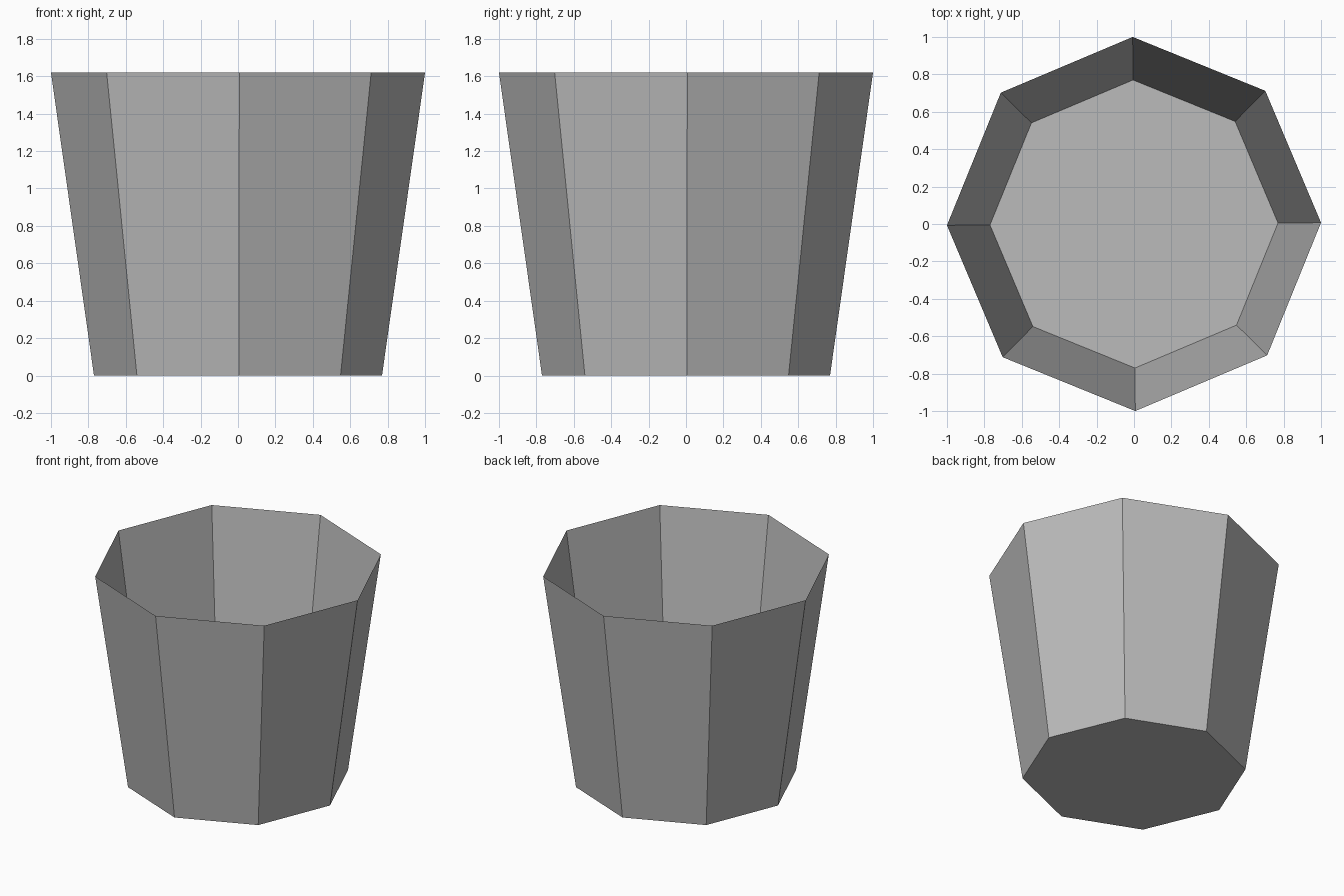
import bpy, bmesh, math

if "Cube" in bpy.data.objects:
    bpy.data.objects.remove(bpy.data.objects["Cube"])

SIDES = 8
TURN = math.radians(0.4)
HEIGHT = 1.62

grey = bpy.data.materials.new("mid grey")
grey.diffuse_color = (0.5, 0.5, 0.5, 1)
grey.use_nodes = True
grey.node_tree.nodes["Principled BSDF"].inputs["Base Color"].default_value = grey.diffuse_color

bm = bmesh.new()


def ring(radius, z):
    angles = [TURN + 2 * math.pi * i / SIDES for i in range(SIDES)]
    return [bm.verts.new((radius * math.cos(a), radius * math.sin(a), z)) for a in angles]


# Tapered eight-sided wall, open at the top, single thickness
base, rim = ring(0.77, 0), ring(1.0, HEIGHT)
for i in range(SIDES):
    j = (i + 1) % SIDES
    bm.faces.new((base[i], base[j], rim[j], rim[i]))

# Closed floor
bm.faces.new(base[::-1])

mesh = bpy.data.meshes.new("open_bucket")
bm.to_mesh(mesh)
bm.free()
mesh.materials.append(grey)
bpy.context.collection.objects.link(bpy.data.objects.new("open_bucket", mesh))
